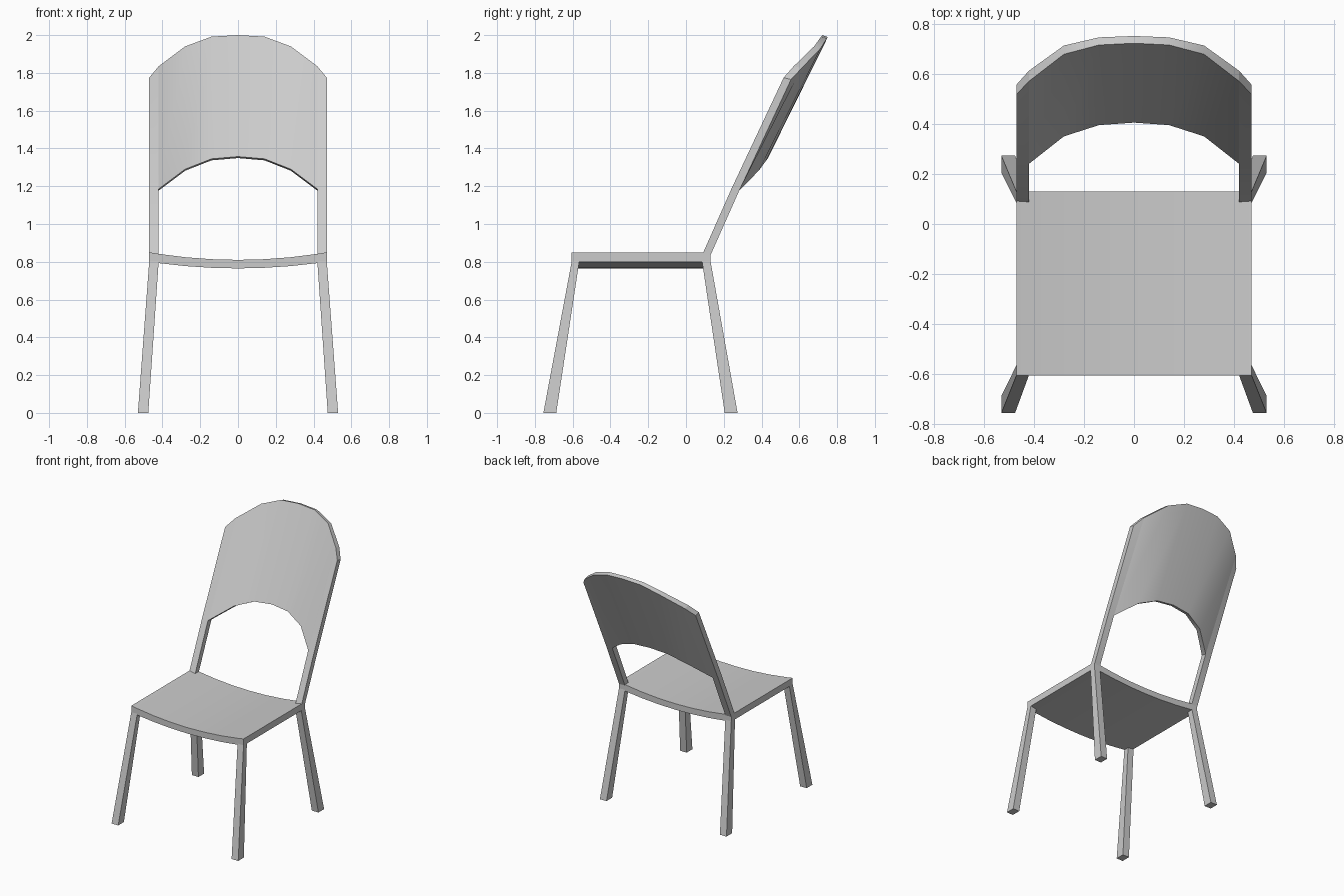
import bpy, bmesh, math

if "Cube" in bpy.data.objects:
    bpy.data.objects.remove(bpy.data.objects["Cube"], do_unlink=True)

grey = bpy.data.materials.new("light grey")
grey.use_nodes = True
COLOR = (0.6, 0.6, 0.6, 1)
grey.diffuse_color = COLOR
grey.node_tree.nodes["Principled BSDF"].inputs["Base Color"].default_value = COLOR


def loft(name, sections):
    """Skin a closed solid through equal-sized loops of points."""
    bm = bmesh.new()
    rings = [[bm.verts.new(p) for p in s] for s in sections]
    n = len(rings[0])
    for a, b in zip(rings, rings[1:]):
        for i in range(n):
            j = (i + 1) % n
            bm.faces.new((a[i], a[j], b[j], b[i]))
    bm.faces.new(rings[0])
    bm.faces.new(rings[-1])
    bmesh.ops.recalc_face_normals(bm, faces=bm.faces)
    mesh = bpy.data.meshes.new(name)
    bm.to_mesh(mesh)
    bm.free()
    mesh.materials.append(grey)
    obj = bpy.data.objects.new(name, mesh)
    bpy.context.collection.objects.link(obj)
    bpy.ops.object.select_all(action="DESELECT")
    obj.select_set(True)
    bpy.context.view_layer.objects.active = obj
    bpy.ops.object.shade_smooth_by_angle(angle=math.radians(30))
    return obj


W, IN = 0.47, 0.42          # outer and inner face of the side frame
FRONT, REAR = -0.605, 0.13  # seat depth

# Dished seat
columns = [-W, -IN, -0.28, -0.14, 0, 0.14, 0.28, IN, W]
seat = []
for x in columns:
    t = (x / W) ** 2
    top, low = 0.81 + 0.04 * t, 0.765 + 0.035 * t
    seat.append([(x, FRONT, low), (x, REAR, low), (x, REAR, top), (x, FRONT, top)])
loft("seat", seat)

# Curved backrest: x, front lower edge (y, z), front upper edge (y, z)
half = [
    (IN, (0.24, 1.185), (0.57, 1.835)),
    (0.28, (0.35, 1.29), (0.678, 1.94)),
    (0.14, (0.395, 1.345), (0.715, 1.992)),
    (0, (0.405, 1.357), (0.722, 2.0)),
]


def panel_section(x, low, up):
    back_y = 0.029 + 0.013 * (abs(x) / IN) ** 2
    return [(x, *low), (x, *up), (x, up[0] + back_y, up[1] - 0.01),
            (x, low[0] + back_y, low[1] - 0.008)]


panel = [panel_section(-x, a, b) for x, a, b in half]
panel += [panel_section(x, a, b) for x, a, b in reversed(half[:-1])]
loft("backrest", panel)

# Frame posts and splayed legs, mirrored left and right
for side, s in (("left", 1), ("right", -1)):
    joint = [(0.24, 1.185), (0.282, 1.177)]
    inner = [(0.085, 0.835), joint[0], (0.57, 1.835), (0.612, 1.825), joint[1], (REAR, 0.835)]
    outer = [(0.085, 0.835), joint[0], (0.517, 1.775), (0.556, 1.765), joint[1], (REAR, 0.835)]
    loft(side + "_back_post", [[(s * IN, *p) for p in inner], [(s * W, *p) for p in outer]])

    for end, top_y, foot_y in (("front", (FRONT, -0.565), (-0.755, -0.687)),
                               ("rear", (0.085, REAR), (0.205, 0.273))):
        rings = []
        for z, (y0, y1), x0, x1 in ((0, foot_y, 0.475, 0.53), (0.802, top_y, IN, W)):
            rings.append([(s * x0, y0, z), (s * x1, y0, z), (s * x1, y1, z), (s * x0, y1, z)])
        loft(f"{side}_{end}_leg", rings)
